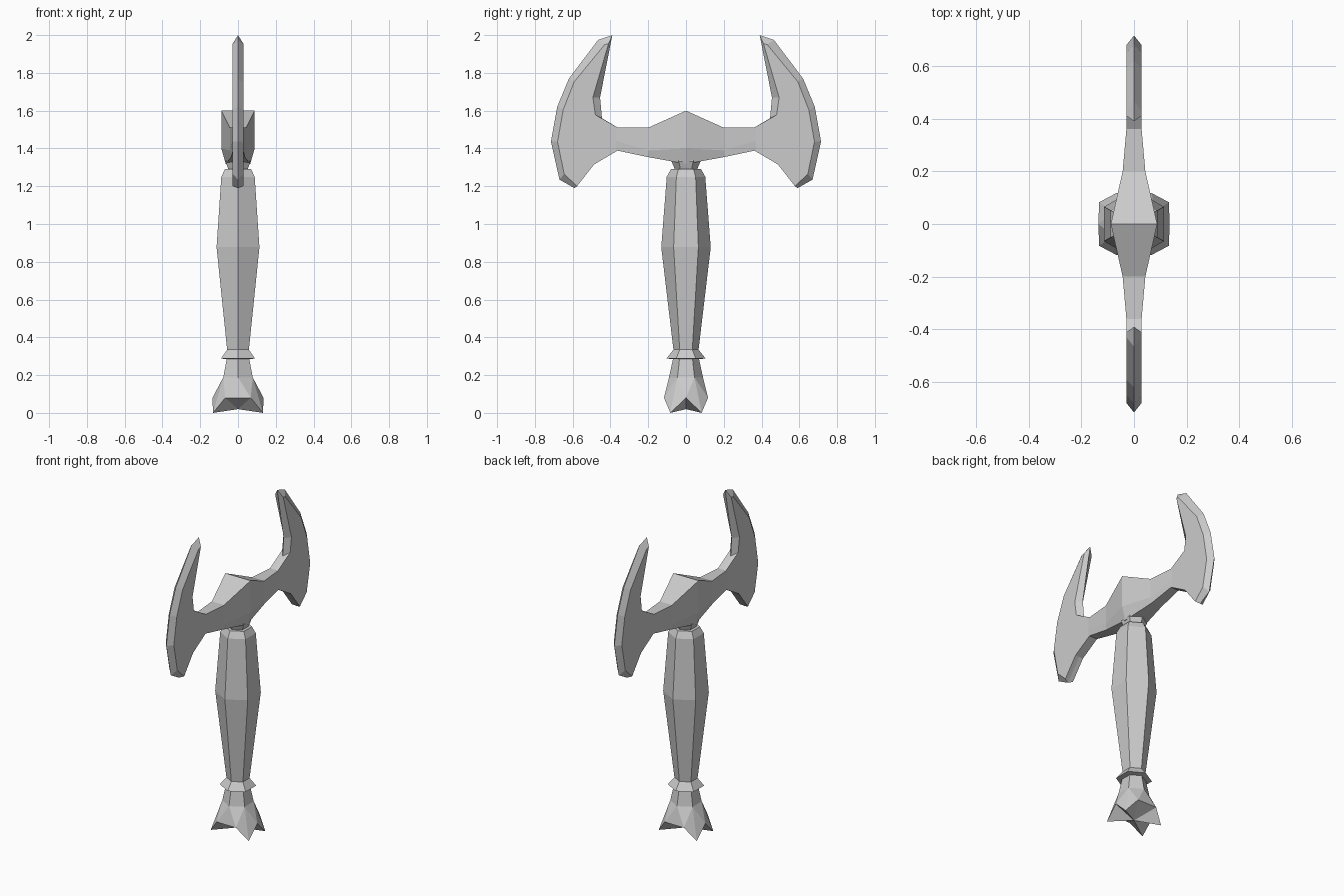
import bpy, bmesh
from math import cos, sin, pi

if "Cube" in bpy.data.objects:
    bpy.data.objects.remove(bpy.data.objects["Cube"])

grey = bpy.data.materials.new("light_grey")
grey.use_nodes = True
grey.diffuse_color = (0.6, 0.6, 0.6, 1)
grey.node_tree.nodes["Principled BSDF"].inputs["Base Color"].default_value = (0.6, 0.6, 0.6, 1)


def finish(bm, name):
    bmesh.ops.remove_doubles(bm, verts=bm.verts, dist=0.0005)
    bmesh.ops.recalc_face_normals(bm, faces=bm.faces)
    mesh = bpy.data.meshes.new(name)
    bm.to_mesh(mesh)
    bm.free()
    mesh.materials.append(grey)
    obj = bpy.data.objects.new(name, mesh)
    bpy.context.collection.objects.link(obj)
    return obj


def hex_ring(bm, radius, z, turn=pi / 6):
    return [bm.verts.new((radius * cos(turn + i * pi / 3), radius * sin(turn + i * pi / 3), z))
            for i in range(6)]


def bridge(bm, a, b):
    n = len(a)
    for i in range(n):
        bm.faces.new((a[i], a[(i + 1) % n], b[(i + 1) % n], b[i]))


def loft(name, rings, bm):
    for a, b in zip(rings, rings[1:]):
        bridge(bm, a, b)
    bm.faces.new(rings[0])
    bm.faces.new(rings[-1])
    return finish(bm, name)


def hex_part(name, profile):
    bm = bmesh.new()
    return loft(name, [hex_ring(bm, r, z) for r, z in profile], bm)


# Six-sided shaft parts
hex_part("collar", [(0.065, 0.284), (0.104, 0.288), (0.066, 0.335)])
hex_part("grip", [(0.066, 0.33), (0.131, 0.877), (0.102, 1.25), (0.08, 1.29)])
hex_part("head_socket", [(0.055, 1.28), (0.076, 1.33), (0.06, 1.38)])

# Pommel flaring into four claws with a shallow hollow base
bm = bmesh.new()
top = hex_ring(bm, 0.068, 0.29)
neck = hex_ring(bm, 0.09, 0.188)
skirt = hex_ring(bm, 0.135, 0.08, 0)
base = bm.verts.new((0, 0, 0.02))
bm.faces.new(top)
bridge(bm, top, neck)
for i in range(6):
    a, b, n = skirt[i], skirt[(i + 1) % 6], neck[i]
    bm.faces.new((n, b, neck[(i + 1) % 6]))
    if i in (1, 4):
        bm.faces.new((n, a, b))
        bm.faces.new((a, base, b))
    else:
        angle = pi / 6 + i * pi / 3
        claw = bm.verts.new((0.153 * cos(angle), 0.165 * sin(angle), 0))
        for edge in (a, b):
            bm.faces.new((n, edge, claw))
            bm.faces.new((edge, base, claw))
finish(bm, "pommel")

# Head block: sections (y, then half width and height for top, middle, bottom)
half = [(0.37, (0.028, 1.51), (0.028, 1.44), (0.028, 1.39)),
        (0.2, (0.043, 1.51), (0.043, 1.39), (0.036, 1.354)),
        (0, (0.088, 1.6), (0.088, 1.4), (0.065, 1.318))]
sections = half + [(-y, *pts) for y, *pts in half[-2::-1]]
bm = bmesh.new()
rings = [[bm.verts.new((x, y, z)) for x, z in pts] +
         [bm.verts.new((-x, y, z)) for x, z in reversed(pts)]
         for y, *pts in sections]
loft("head_block", rings, bm)

# Crescent blades: flat cheek outline paired with the outer ridge outline (y, z)
outline = [((0.36, 1.39), None), ((0.36, 1.51), None),
           ((0.48, 1.578), (0.445, 1.56)), ((0.493, 1.67), (0.455, 1.67)),
           ((0.41, 1.955), (0.39, 2.0)), ((0.43, 1.95), (0.465, 1.975)),
           ((0.592, 1.753), (0.62, 1.77)), ((0.65, 1.605), (0.682, 1.62)),
           ((0.68, 1.435), (0.715, 1.437)), ((0.645, 1.265), (0.67, 1.235)),
           ((0.577, 1.2), (0.59, 1.19)), ((0.487, 1.315), None)]
for name, side in (("back_blade", 1), ("front_blade", -1)):
    bm = bmesh.new()
    rings = []
    for x in (-0.028, 0, 0.028):
        pts = [(ridge or flat) if x == 0 else flat for flat, ridge in outline]
        rings.append([bm.verts.new((x, side * y, z)) for y, z in pts])
    loft(name, rings, bm)
